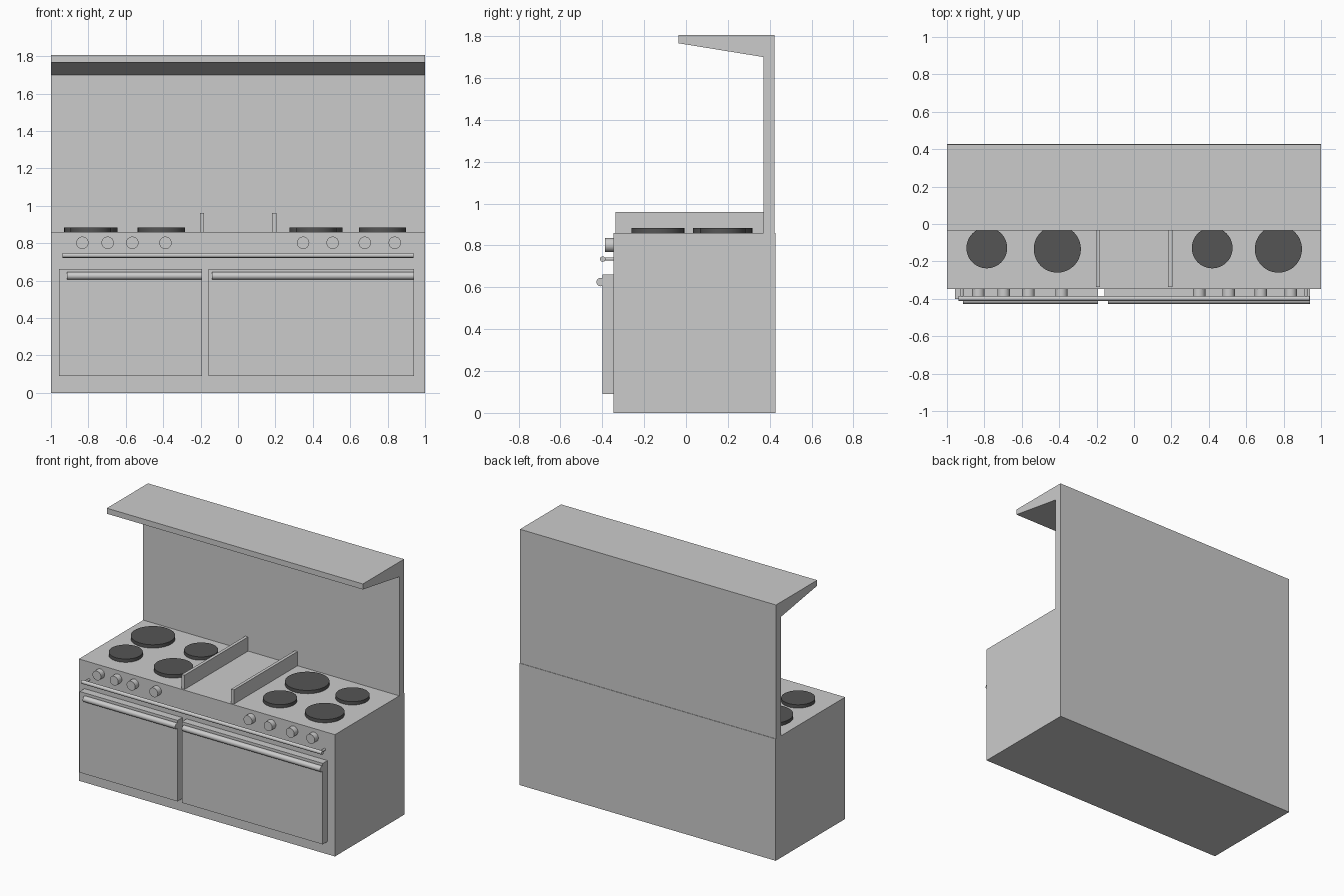
import bpy, bmesh, math
from mathutils import Matrix

if "Cube" in bpy.data.objects:
    bpy.data.objects.remove(bpy.data.objects["Cube"])


def material(name, v):
    m = bpy.data.materials.new(name)
    m.diffuse_color = (v, v, v, 1)
    m.use_nodes = True
    m.node_tree.nodes["Principled BSDF"].inputs["Base Color"].default_value = m.diffuse_color
    return m


STEEL = material("light_grey_enamel", 0.6)
IRON = material("dark_hotplate", 0.09)


def finish(name, bm, mat, smooth=False):
    bmesh.ops.recalc_face_normals(bm, faces=bm.faces[:])
    me = bpy.data.meshes.new(name)
    bm.to_mesh(me)
    bm.free()
    me.materials.append(mat)
    ob = bpy.data.objects.new(name, me)
    bpy.context.collection.objects.link(ob)
    if smooth:
        bpy.ops.object.select_all(action='DESELECT')
        ob.select_set(True)
        bpy.context.view_layer.objects.active = ob
        bpy.ops.object.shade_smooth_by_angle(angle=math.radians(35))
    return ob


def extrude_x(name, profile, x0, x1, mat=STEEL):
    """Extrude a (y, z) profile from x0 to x1."""
    bm = bmesh.new()
    face = bm.faces.new([bm.verts.new((x0, y, z)) for y, z in profile])
    ext = bmesh.ops.extrude_face_region(bm, geom=[face])
    moved = [g for g in ext["geom"] if isinstance(g, bmesh.types.BMVert)]
    bmesh.ops.translate(bm, verts=moved, vec=(x1 - x0, 0, 0))
    return finish(name, bm, mat)


def box(name, x0, x1, y0, y1, z0, z1):
    return extrude_x(name, [(y0, z0), (y1, z0), (y1, z1), (y0, z1)], x0, x1)


def rod(name, centre, r, length, axis, mat=STEEL, sides=32):
    rot = {'X': Matrix.Rotation(math.pi / 2, 4, 'Y'),
           'Y': Matrix.Rotation(math.pi / 2, 4, 'X'),
           'Z': Matrix.Identity(4)}[axis]
    bm = bmesh.new()
    bmesh.ops.create_cone(bm, cap_ends=True, segments=sides, radius1=r, radius2=r,
                          depth=length, matrix=Matrix.Translation(centre) @ rot)
    return finish(name, bm, mat, True)


FRONT = -0.347

# Cabinet
box("cabinet", -1, 1, FRONT, 0.427, 0, 0.86)

# Splashback with overhanging hood, one profile
extrude_x("splashback_hood",
          [(0.424, 0.86), (0.424, 1.805), (-0.035, 1.805),
           (-0.035, 1.766), (0.371, 1.70), (0.371, 0.86)], -1, 1)

# Dividers beside the central worktop
for side, x in (("left", -0.192), ("right", 0.194)):
    box(side + "_divider", x - 0.011, x + 0.011, -0.338, 0.371, 0.86, 0.96)

# Hotplates: each side has a large/small pair in both rows
for i, (x, y, r) in enumerate([(-0.787, -0.128, 0.109), (-0.787, 0.175, 0.142),
                               (-0.41, -0.134, 0.126), (-0.41, 0.175, 0.109),
                               (0.418, -0.128, 0.109), (0.418, 0.175, 0.142),
                               (0.772, -0.134, 0.126), (0.772, 0.175, 0.109)]):
    rod(f"hotplate_{i + 1}", (x, y, 0.871), r, 0.025, 'Z', IRON, 48)

# Control knobs
for i, x in enumerate((-0.832, -0.697, -0.565, -0.388, 0.348, 0.506, 0.678, 0.838)):
    rod(f"knob_{i + 1}", (x, -0.365, 0.802), 0.033, 0.046, 'Y')

# Towel rail and its posts
rod("towel_rail", (0, -0.398, 0.735), 0.013, 1.878, 'X')
for side, x in (("left", -0.92), ("right", 0.92)):
    rod(side + "_rail_post", (x, -0.37, 0.735), 0.008, 0.055, 'Y', sides=16)

# Oven doors with bar handles
for side, x0, x1, h0, h1 in (("left", -0.957, -0.192, -0.914, -0.192),
                             ("right", -0.158, 0.942, -0.14, 0.94)):
    box(side + "_oven_door", x0, x1, -0.40, FRONT, 0.09, 0.662)
    rod(side + "_door_handle", ((h0 + h1) / 2, -0.408, 0.625), 0.02, h1 - h0, 'X')
